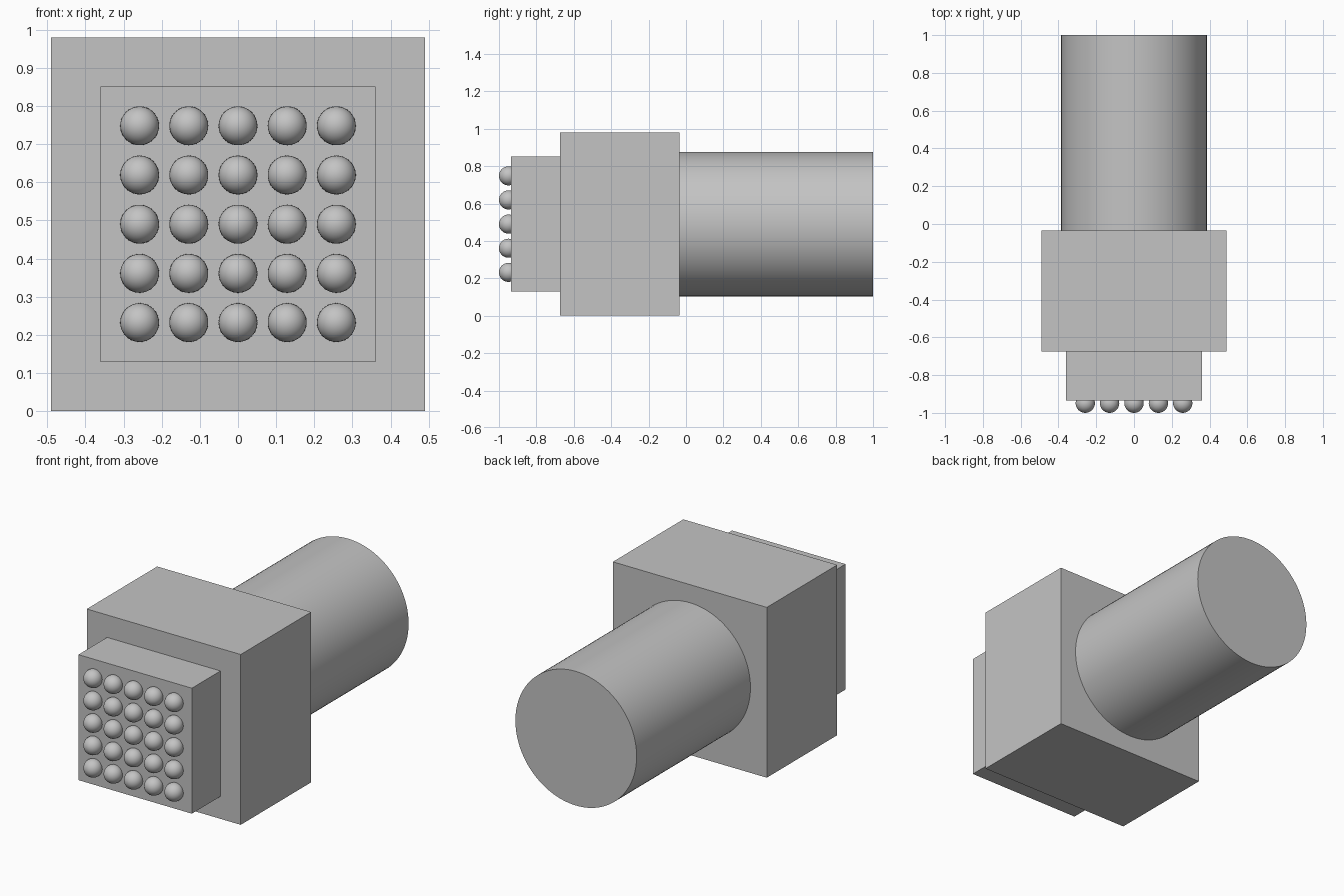
import bpy
import math

default = bpy.data.objects.get("Cube")
if default:
    bpy.data.objects.remove(default, do_unlink=True)

grey = bpy.data.materials.new("plain_grey")
grey.use_nodes = True
colour = (0.55, 0.55, 0.55, 1)
grey.diffuse_color = colour
grey.node_tree.nodes["Principled BSDF"].inputs["Base Color"].default_value = colour

MID = 0.49  # height of the central axis


def finish(name):
    obj = bpy.context.object
    obj.name = name
    obj.data.materials.append(grey)
    return obj


def block(name, half, y0, y1):
    bpy.ops.mesh.primitive_cube_add(size=1, location=(0, (y0 + y1) / 2, MID))
    obj = finish(name)
    obj.scale = (half * 2, y1 - y0, half * 2)
    bpy.ops.object.transform_apply(location=False, rotation=False, scale=True)


# Square head and the smaller face block in front of it
block("head_block", 0.49, -0.675, -0.035)
block("face_block", 0.361, -0.935, -0.675)

# Round handle running backwards
bpy.ops.mesh.primitive_cylinder_add(vertices=96, radius=0.386, depth=1.035,
                                    location=(0, 0.4825, MID),
                                    rotation=(math.pi / 2, 0, 0))
finish("handle")
bpy.ops.object.shade_smooth_by_angle(angle=math.radians(30))

# Five by five grid of round studs, partly sunk in the face block
RADIUS = 0.051
PITCH = 0.129
for row in range(-2, 3):
    for col in range(-2, 3):
        bpy.ops.mesh.primitive_uv_sphere_add(
            segments=32, ring_count=16, radius=RADIUS,
            location=(col * PITCH, -1 + RADIUS, MID + row * PITCH),
            rotation=(math.pi / 2, 0, 0))
        finish(f"stud_{row + 3}_{col + 3}")
        bpy.ops.object.shade_smooth()
